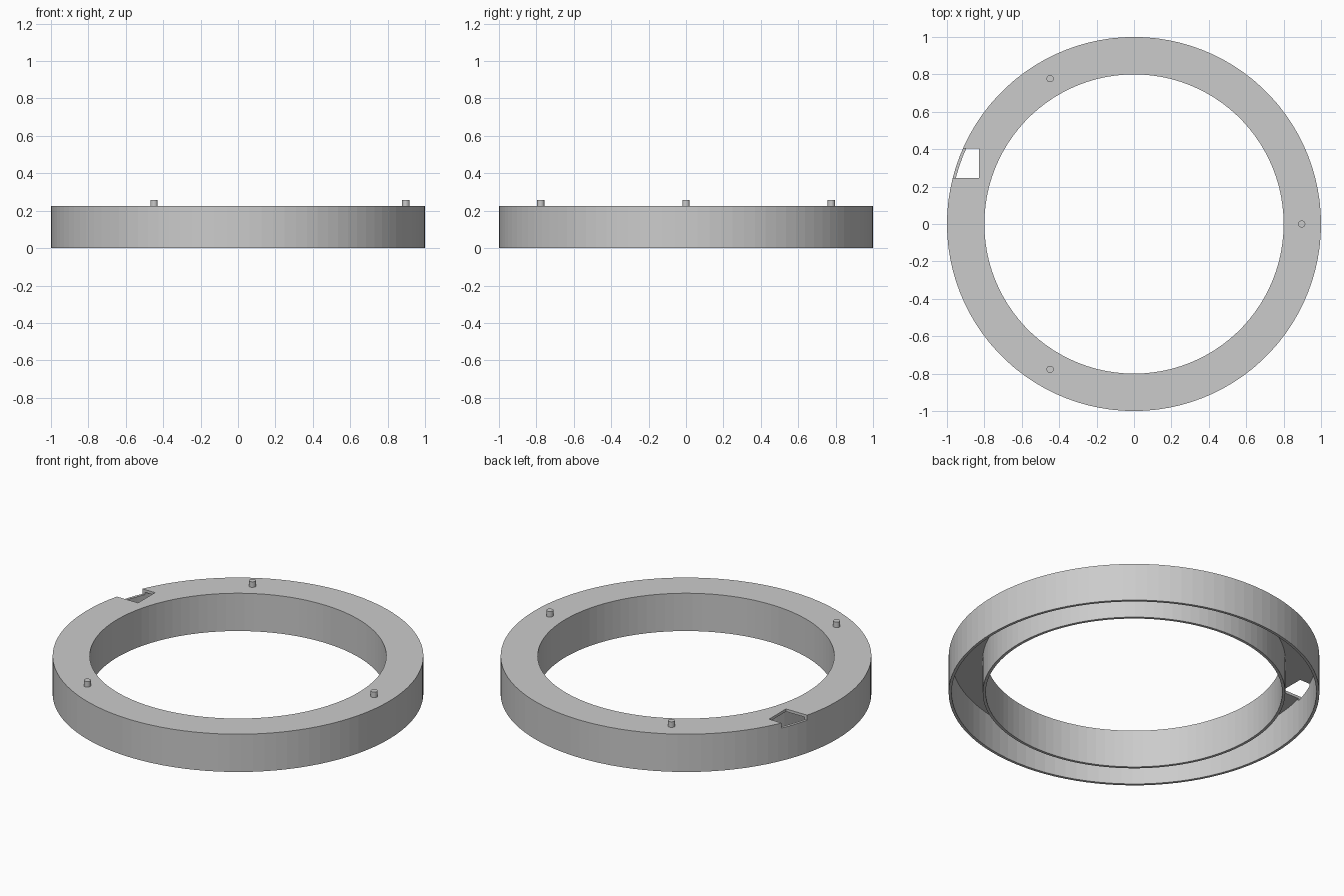
import bpy, bmesh, math
from mathutils import Vector

cube = bpy.data.objects.get("Cube")
if cube:
    bpy.data.objects.remove(cube, do_unlink=True)

OUTER, INNER, TOP, WALL, SEGMENTS = 1.0, 0.8, 0.225, 0.016, 100

grey = bpy.data.materials.new("plain grey")
grey.use_nodes = True
colour = (0.6, 0.6, 0.6, 1)
grey.diffuse_color = colour
grey.node_tree.nodes["Principled BSDF"].inputs["Base Color"].default_value = colour


def finish(bm, name):
    bmesh.ops.recalc_face_normals(bm, faces=bm.faces)
    mesh = bpy.data.meshes.new(name)
    bm.to_mesh(mesh)
    bm.free()
    mesh.materials.append(grey)
    obj = bpy.data.objects.new(name, mesh)
    bpy.context.collection.objects.link(obj)
    return obj


# Hollow ring: an upside-down U section turned about z, open underneath
section = [(INNER, 0), (INNER, TOP), (OUTER, TOP), (OUTER, 0),
           (OUTER - WALL, 0), (OUTER - WALL, TOP - WALL),
           (INNER + WALL, TOP - WALL), (INNER + WALL, 0)]
bm = bmesh.new()
verts = [bm.verts.new((r, 0, z)) for r, z in section]
edges = [bm.edges.new((v, verts[i - 1])) for i, v in enumerate(verts)]
bmesh.ops.spin(bm, geom=verts + edges, cent=(0, 0, 0), axis=(0, 0, 1),
               angle=math.tau, steps=SEGMENTS, use_merge=True)
bmesh.ops.remove_doubles(bm, verts=bm.verts, dist=0.0001)
ring = finish(bm, "ring_channel")

# Cable notch cut through the top plate and the rim of the outer wall
bm = bmesh.new()
bmesh.ops.create_cube(bm, size=1)
bmesh.ops.scale(bm, vec=(0.25, 0.16, 0.2), verts=bm.verts)
bmesh.ops.translate(bm, vec=(-0.955, 0.325, TOP + 0.07), verts=bm.verts)
cutter = finish(bm, "notch_cutter")
cutter.hide_render = True
cutter.hide_set(True)
cut = ring.modifiers.new("notch", 'BOOLEAN')
cut.operation = 'DIFFERENCE'
cut.solver = 'EXACT'
cut.object = cutter

# Apply the cut so that the helper can go
bpy.context.view_layer.update()
evaluated = ring.evaluated_get(bpy.context.evaluated_depsgraph_get())
cut_mesh = bpy.data.meshes.new_from_object(evaluated)
ring.modifiers.clear()
ring.data = cut_mesh
bpy.data.objects.remove(cutter, do_unlink=True)

# Three locating pegs spaced evenly around the top
for i, name in enumerate(("left_peg", "back_right_peg", "front_right_peg")):
    angle = i * math.tau / 3
    bm = bmesh.new()
    bmesh.ops.create_cone(bm, cap_ends=True, segments=24, radius1=0.019,
                          radius2=0.019, depth=0.04)
    spot = Vector((math.cos(angle), math.sin(angle), 0)) * 0.897
    bmesh.ops.translate(bm, vec=spot + Vector((0, 0, 0.238)), verts=bm.verts)
    finish(bm, name)
